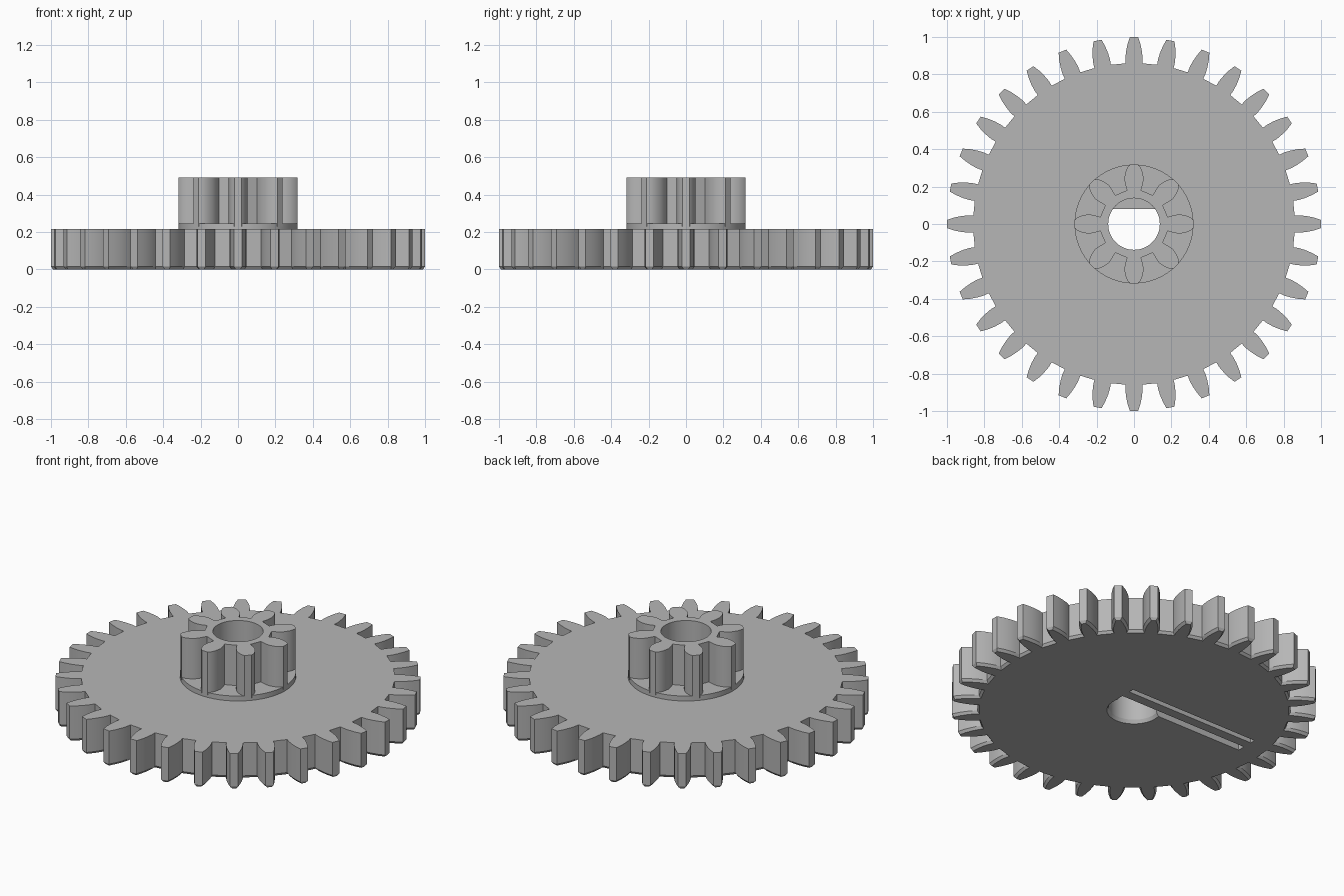
import bpy, bmesh, math

if "Cube" in bpy.data.objects:
    bpy.data.objects.remove(bpy.data.objects["Cube"])

grey = bpy.data.materials.new("plain grey")
grey.diffuse_color = (0.47, 0.47, 0.47, 1)
grey.use_nodes = True
grey.node_tree.nodes["Principled BSDF"].inputs["Base Color"].default_value = grey.diffuse_color


def gear_outline(teeth, flank, shrink=0.0):
    """flank: (half width, radius) pairs from root to tip of one tooth."""
    half = [(w - shrink, r - shrink) for w, r in flank]
    tooth = half + [(-w, r) for w, r in reversed(half)]
    pts = []
    for i in range(teeth):
        a = 2 * math.pi * i / teeth
        c, s = math.cos(a), math.sin(a)
        # tooth points along +x, listed counter-clockwise
        pts += [(r * c + w * s, r * s - w * c) for w, r in tooth]
    return pts


def circle(r, n=64):
    return [(r * math.cos(2 * math.pi * i / n), r * math.sin(2 * math.pi * i / n)) for i in range(n)]


def box(x0, x1, y0, y1):
    return [(x0, y0), (x1, y0), (x1, y1), (x0, y1)]


def loft(name, levels):
    """Solid through stacked outlines: a list of (z, points)."""
    bm = bmesh.new()
    rings = [[bm.verts.new((x, y, z)) for x, y in pts] for z, pts in levels]
    n = len(rings[0])
    bm.faces.new(list(reversed(rings[0])))
    bm.faces.new(rings[-1])
    for lo, hi in zip(rings, rings[1:]):
        for i in range(n):
            j = (i + 1) % n
            bm.faces.new((lo[i], lo[j], hi[j], hi[i]))
    me = bpy.data.meshes.new(name)
    bm.to_mesh(me)
    bm.free()
    me.materials.append(grey)
    ob = bpy.data.objects.new(name, me)
    bpy.context.collection.objects.link(ob)
    return ob


def cut(ob, cutter):
    m = ob.modifiers.new("cut", 'BOOLEAN')
    m.operation = 'DIFFERENCE'
    m.solver = 'EXACT'
    m.object = cutter


# cutters: bore with a small countersink, and the groove underneath
bore = loft("bore_cutter", [(-0.02, circle(0.16)), (0.02, circle(0.138)), (0.6, circle(0.138))])
groove = loft("groove_cutter", [(-0.05, box(-0.72, 0.15, 0.035, 0.17)),
                                (0.05, box(-0.72, 0.15, 0.035, 0.17))])

# large toothed wheel, bevelled along its bottom edge
big = [(0.045, 0.859), (0.046, 0.89), (0.042, 0.925), (0.034, 0.963), (0.022, 1.0)]
wheel = loft("large_gear", [(0, gear_outline(32, big, 0.01)),
                            (0.015, gear_outline(32, big)),
                            (0.215, gear_outline(32, big))])
cut(wheel, groove)

# round flange under the pinion
flange = loft("flange", [(0.2, circle(0.318)), (0.245, circle(0.318))])

# small toothed pinion
small = [(0.037, 0.18), (0.048, 0.215), (0.052, 0.245), (0.045, 0.28), (0.033, 0.305), (0.02, 0.318)]
pinion = loft("pinion", [(0.23, gear_outline(8, small)), (0.49, gear_outline(8, small))])

for part in (wheel, flange, pinion):
    cut(part, bore)

# rib lying in the groove and crossing the bore
rib = loft("groove_rib", [(0, box(-0.72, 0.15, 0.08, 0.138)), (0.052, box(-0.72, 0.15, 0.08, 0.138))])

# smooth curved flanks, crisp edges
bpy.ops.object.select_all(action='DESELECT')
for part in (wheel, flange, pinion):
    part.select_set(True)
    bpy.context.view_layer.objects.active = part
    for m in list(part.modifiers):
        bpy.ops.object.modifier_apply(modifier=m.name)
    bpy.ops.object.shade_smooth_by_angle(angle=math.radians(25))
    part.select_set(False)

for helper in (bore, groove):
    helper.hide_render = True
    helper.hide_set(True)
